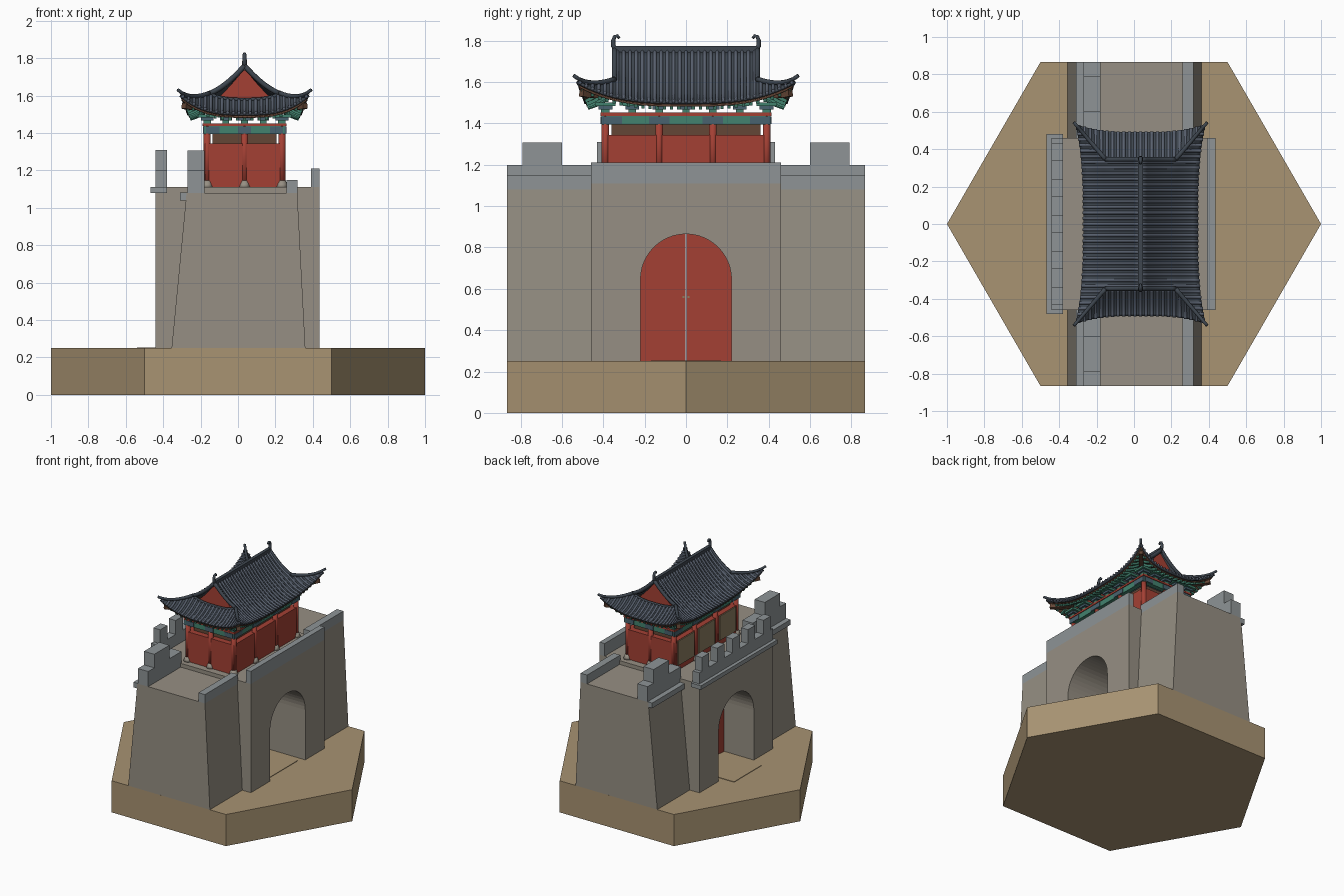
import bpy, bmesh, math
from mathutils import Vector

if "Cube" in bpy.data.objects:
    bpy.data.objects.remove(bpy.data.objects["Cube"])

def material(name, r, g, b):
    m = bpy.data.materials.new(name)
    m.diffuse_color = [((c / 255 + .055) / 1.055) ** 2.4 for c in (r, g, b)] + [1]
    m.use_nodes = True
    m.node_tree.nodes["Principled BSDF"].inputs["Base Color"].default_value = m.diffuse_color
    return m

SAND = material("sand", 168, 147, 114)
STONE = material("wall_stone", 150, 143, 131)
BRICK = material("grey_brick", 142, 148, 150)
RED = material("red_paint", 164, 64, 52)
TILE = material("roof_tile", 88, 96, 110)
DARK = material("dark_ridge", 62, 70, 79)
TEAL = material("teal_paint", 66, 130, 110)
BLUE = material("blue_paint", 72, 98, 110)
BROWN = material("brown_wood", 100, 70, 54)
TAN = material("tan_lattice", 140, 125, 96)

def finish(name, bm, mat, smooth=False):
    bmesh.ops.recalc_face_normals(bm, faces=bm.faces)
    me = bpy.data.meshes.new(name)
    bm.to_mesh(me)
    bm.free()
    me.materials.append(mat)
    for p in me.polygons:
        p.use_smooth = smooth
    ob = bpy.data.objects.new(name, me)
    bpy.context.collection.objects.link(ob)
    return ob

def boxes(name, mat, *dims):
    """Each box is x0, x1, y0, y1, z0, z1."""
    bm = bmesh.new()
    for x0, x1, y0, y1, z0, z1 in dims:
        vs = bmesh.ops.create_cube(bm, size=1)["verts"]
        for v in vs:
            v.co = (x0 + (v.co.x + .5) * (x1 - x0), y0 + (v.co.y + .5) * (y1 - y0),
                    z0 + (v.co.z + .5) * (z1 - z0))
    return finish(name, bm, mat)

def prism(name, mat, pts, place, a, b):
    """Extrude a 2D outline from a to b; place(u, v, t) gives the 3D point."""
    bm = bmesh.new()
    lo = [bm.verts.new(place(u, v, a)) for u, v in pts]
    hi = [bm.verts.new(place(u, v, b)) for u, v in pts]
    bm.faces.new(lo)
    bm.faces.new(hi)
    for i in range(len(pts)):
        j = (i + 1) % len(pts)
        bm.faces.new((lo[i], lo[j], hi[j], hi[i]))
    return finish(name, bm, mat)

def tubes(name, mat, paths, r, sides=6, ref=(0, 0, 1), taper=1):
    bm = bmesh.new()
    for path in paths:
        n, rings = len(path), []
        for i, p in enumerate(path):
            t = (path[min(i + 1, n - 1)] - path[max(i - 1, 0)]).normalized()
            s = t.cross(Vector(ref)).normalized()
            u = s.cross(t)
            rr = r * (1 + (taper - 1) * i / (n - 1))
            rings.append([bm.verts.new(p + rr * (s * math.cos(a) + u * math.sin(a)))
                          for a in ((k + .5) * 2 * math.pi / sides for k in range(sides))])
        for A, B in zip(rings, rings[1:]):
            for k in range(sides):
                bm.faces.new((A[k], A[k - 1], B[k - 1], B[k]))
        bm.faces.new(rings[0])
        bm.faces.new(rings[-1])
    return finish(name, bm, mat, sides > 4)

xz = lambda u, v, t: (u, t, v)
yz = lambda u, v, t: (t, u, v)
xy = lambda u, v, t: (u, v, t)

# Hexagonal ground and path
prism("ground", SAND, [(math.cos(k * math.pi / 3), math.sin(k * math.pi / 3)) for k in range(6)], xy, 0, .25)
boxes("path", SAND, (-.54, .4, -.17, .17, .249, .254))

# Gate block with arched passage
arch = [(.22 * math.cos(a), .645 + .22 * math.sin(a)) for a in (math.pi * k / 24 for k in range(25))]
prism("gate_block", STONE, [(-.46, .25), (-.46, 1.11), (.46, 1.11), (.46, .25), (.22, .25)]
      + arch + [(-.22, .25)], yz, -.44, .435)
half = [(0, .25), (.22, .25)] + arch[:13]
for s, side in ((-1, "right"), (1, "left")):
    prism(side + "_door_leaf", RED, [(s * max(u, .002), v) for u, v in half], yz, -.18, -.155)
    boxes(side + "_door_pull", TAN, (-.155, -.148, s * .012 - .005, s * .012 + .005, .555, .565))

# Tapered side walls, parapets and ledges
boxes("gate_parapets", BRICK, (.39, .435, -.46, .46, 1.11, 1.21), (-.44, -.38, -.46, .46, 1.11, 1.2),
      (-.467, -.38, -.48, .48, 1.08, 1.112))
boxes("gate_merlons", BRICK, *[(-.44, -.38, y - .045, y + .045, 1.2, 1.31) for y in (-.385, -.1925, 0, .1925, .385)])
for s, side in ((-1, "front"), (1, "back")):
    prism(side + "_wall", STONE, [(-.355, .25), (.36, .25), (.317, 1.08), (-.275, 1.08)], xz, s * .45, s * .866)
    a, b = sorted((s * .45, s * .866))
    boxes(side + "_wall_parapets", BRICK, (.26, .317, a, b, 1.079, 1.15), (-.27, -.18, a, b, 1.079, 1.2),
          (-.31, -.265, a, b, 1.04, 1.081), (-.27, -.18, s * .695 - .095, s * .695 + .095, 1.2, 1.307))

# Pavilion body
CX = .035
boxes("pavilion_walls", RED, (CX - .212, CX + .212, -.405, .405, 1.11, 1.345))
boxes("pavilion_core", BROWN, (CX - .17, CX + .17, -.36, .36, 1.34, 1.4))
boxes("window_panels", TAN, *[(CX - .22, CX - .211, y - .1, y + .1, 1.15, 1.342) for y in (-.26, 0, .26)])
cols = [(CX + x, y) for x in (-.2, .2) for y in (-.39, -.13, .13, .39)] + [(CX, -.39), (CX, .39)]
tubes("columns", RED, [[Vector((x, y, 1.11)), Vector((x, y, 1.45))] for x, y in cols], .019, 10, (1, 0, 0))
tubes("column_bases", STONE, [[Vector((x, y, 1.11)), Vector((x, y, 1.125)), Vector((x, y, 1.145))]
                              for x, y in cols], .034, 10, (1, 0, 0), .6)

# Painted beams and bracket sets
def ring(x, y, w, z0, z1):
    return [(CX + s * x - w, CX + s * x + w, -y - w, y + w, z0, z1) for s in (-1, 1)] + \
           [(CX - x + w, CX + x - w, s * y - w, s * y + w, z0, z1) for s in (-1, 1)]
boxes("painted_beams", TEAL, *ring(.2, .39, .018, 1.395, 1.437))
boxes("top_plates", RED, *ring(.2, .39, .024, 1.437, 1.452))
boxes("beam_panels", BLUE,
      *[(CX + s * .218 - .005, CX + s * .218 + .005, y - .05, y + .05, 1.398, 1.434)
        for s in (-1, 1) for y in (-.36, -.13, .13, .36)],
      *[(CX + x - .035, CX + x + .035, s * .408 - .005, s * .408 + .005, 1.398, 1.434)
        for s in (-1, 1) for x in (-.17, 0, .17)])
low, high = [], []
for x, y, ex, ey in [(s * .2, k * .13, 1, 0) for s in (-1, 1) for k in range(-3, 4)] + \
                    [(k * .1, s * .39, 0, 1) for s in (-1, 1) for k in range(-2, 3)]:
    for out, w, d, z0, z1 in ((low, .018, .02, 1.452, 1.468), (high, .032, .034, 1.468, 1.483),
                              (low, .045, .05, 1.483, 1.5)):
        hx, hy = (d, w) if ex else (w, d)
        out.append((CX + x - hx, CX + x + hx, y - hy, y + hy, z0, z1))
boxes("bracket_teal_blocks", TEAL, *low)
boxes("bracket_blue_blocks", BLUE, *high)

# Roof surface: d runs ridge to eave, s runs hip to hip
G = .54
hip_y = lambda d: .345 + max(0, d - G) / (1 - G) * .185
def height(d, s, off):
    return 1.5 + .25 * max(0, 1 - d) ** 1.6 + .1 * d * d * abs(s) ** 3 + off
def slope(d, s, side, off=0):
    return Vector((CX + side * d * (.305 + .04 * abs(s) ** 3), s * hip_y(d), height(d, s, off)))
def skirt(d, s, side, off=0):
    return Vector((CX + s * .345 * d, side * (.345 + (d - G) / (1 - G) * (.145 + .04 * abs(s) ** 3)), height(d, s, off)))

def sheet(name, mat, fn, side, d0, d1, off, thick):
    bm = bmesh.new()
    nd, ns = 12, 28
    g = [[bm.verts.new(fn(d0 + (d1 - d0) * i / nd, -1 + 2 * j / ns, side, off)) for j in range(ns + 1)]
         for i in range(nd + 1)]
    for i in range(nd):
        for j in range(ns):
            bm.faces.new((g[i][j], g[i][j + 1], g[i + 1][j + 1], g[i + 1][j]))
    ob = finish(name, bm, mat, True)
    mod = ob.modifiers.new("thickness", "SOLIDIFY")
    mod.thickness, mod.offset = thick, 0

def runs(fn, side, start, width, count, d1, off, dmin):
    """Lines running straight down a slope, trimmed at the hips."""
    out = []
    for k in range(count):
        c = width * (2 * k / (count - 1) - 1)
        d0 = max(dmin, start(abs(c)))
        if d0 > d1 - .02:
            continue
        ds = [d0 + (d1 - d0) * i / 10 for i in range(11)]
        span = hip_y if fn is slope else (lambda d: .345 * d)
        out.append([fn(d, max(-1, min(1, c / span(d))), side, off) for d in ds])
    return out
start_slope = lambda c: 0 if c <= .345 else G + (c - .345) / .185 * (1 - G)
start_skirt = lambda c: c / .345
ribs, rafters = [], []
for side, word in ((-1, "a"), (1, "b")):
    for fn, part, st, w, n, d0 in ((slope, "main_slope_", start_slope, .512, 35, 0),
                                   (skirt, "end_skirt_", start_skirt, .33, 23, G)):
        sheet(part + word, DARK, fn, side, d0, 1, 0, .012)
        sheet(part + "soffit_" + word, BROWN, fn, side, .58, .97, -.016, .008)
        ribs += runs(fn, side, st, w, n, 1.01, .006, d0)
        rafters += runs(fn, side, st, w * .95, n - 6, .95, -.028, .62)
tubes("tile_ribs", TILE, ribs, .0095, 6)
tubes("rafters", TEAL, rafters, .011, 4)

# Ridges, hips, corner beams and gables
corners = [(sx, sy) for sx in (-1, 1) for sy in (-1, 1)]
tubes("gable_ridges", DARK, [[slope(G * i / 8, sy, sx, .01) for i in range(9)] for sx, sy in corners], .014)
tubes("hip_ridges", DARK, [[slope(G + (1.03 - G) * i / 8, sy, sx, .012 + .012 * (i / 8) ** 4) for i in range(9)]
                           for sx, sy in corners], .014, 6, (0, 0, 1), .7)
tubes("skirt_ridges", DARK, [[skirt(G, s / 6, sy, .006) for s in range(-6, 7)] for sy in (-1, 1)], .01)
tubes("corner_beams", BROWN, [[slope(d, sy, sx, -.045) for d in (.62, .75, .88, .94)] for sx, sy in corners], .022, 4)
boxes("main_ridge", DARK, (CX - .013, CX + .013, -.35, .35, 1.735, 1.775))
for s, side in ((-1, "front"), (1, "back")):
    prof = [slope(.5 * abs(i) / 6, 0, 1 if i > 0 else -1, -.004) for i in range(-6, 7)]
    prism(side + "_gable", RED, [(p.x, p.z) for p in prof] + [(prof[-1].x, 1.55), (prof[0].x, 1.55)],
          xz, s * .322, s * .332)
    hook = [(.335, 1.75), (.352, 1.775), (.352, 1.8), (.345, 1.82), (.332, 1.824), (.322, 1.812)]
    tubes(side + "_ridge_finial", DARK, [[Vector((CX, s * y, z)) for y, z in hook]], .014, 6, (1, 0, 0), .55)
